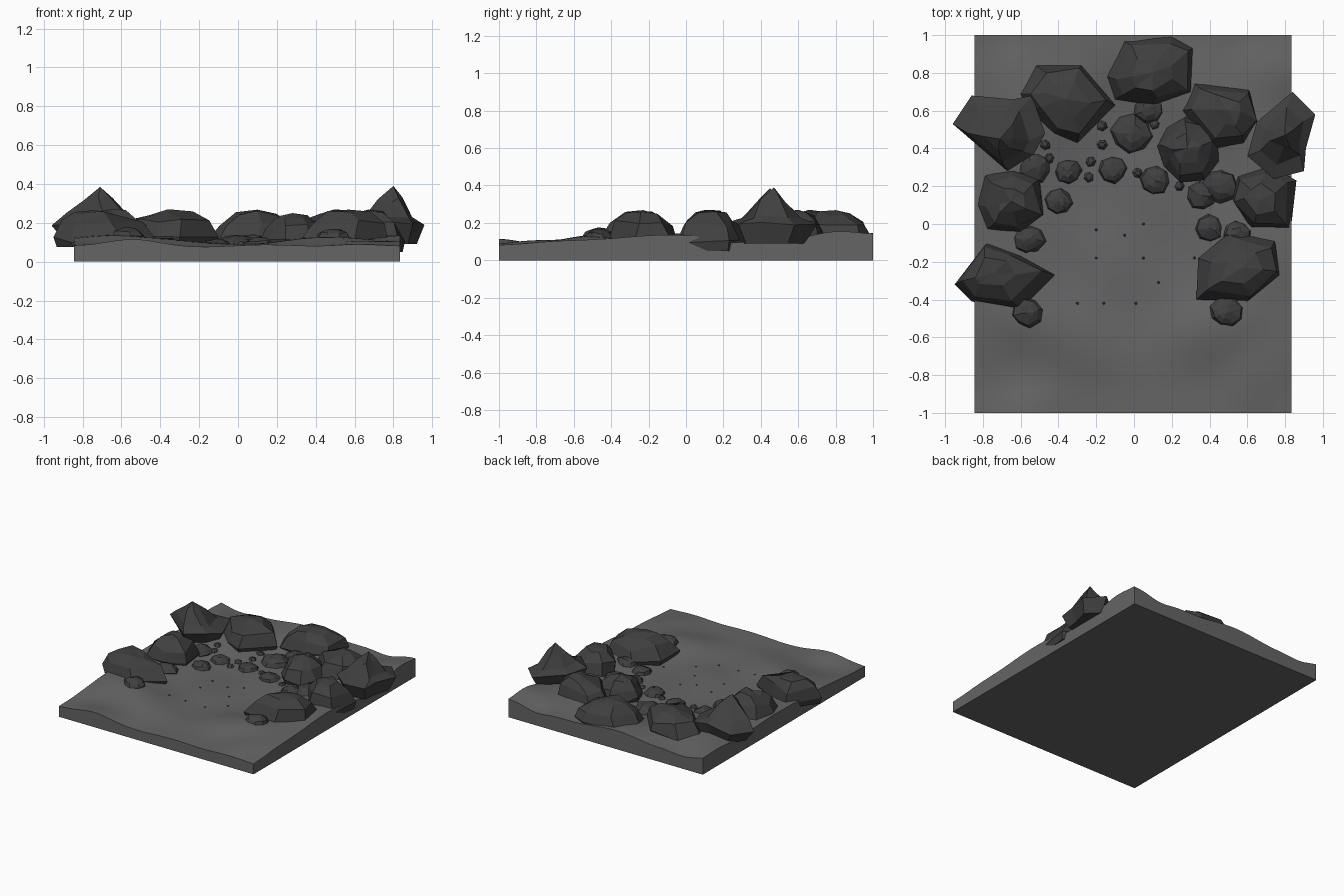
import bpy, bmesh, math, random
from mathutils import Vector

if "Cube" in bpy.data.objects:
    bpy.data.objects.remove(bpy.data.objects["Cube"])

random.seed(7)


def material(name, v):
    m = bpy.data.materials.new(name)
    m.diffuse_color = (v, v, v, 1)
    m.use_nodes = True
    m.node_tree.nodes["Principled BSDF"].inputs["Base Color"].default_value = m.diffuse_color
    return m


GROUND = material("ground_grey", 0.13)
STONE = material("stone_grey", 0.05)


def finish(bm, name, mat):
    bmesh.ops.recalc_face_normals(bm, faces=bm.faces)
    me = bpy.data.meshes.new(name)
    bm.to_mesh(me)
    bm.free()
    ob = bpy.data.objects.new(name, me)
    bpy.context.collection.objects.link(ob)
    me.materials.append(mat)
    return ob


def step(a, b, t):
    t = max(0, min(1, (t - a) / (b - a)))
    return t * t * (3 - 2 * t)


def bump(x, y, cx, cy, h, r):
    return h * math.exp(-((x - cx) ** 2 + (y - cy) ** 2) / (r * r))


def height(x, y):
    # shallow bowl that is open at the front, with soft waves outside it
    rim = step(0.35, 0.8, math.hypot(x, y * 0.95)) * step(-0.9, -0.45, y)
    z = 0.082 + 0.045 * rim
    z += rim * 0.014 * math.sin(7 * x + 2) * math.cos(6 * y)
    z += 0.006 * math.sin(9 * x + 3 * y) * math.sin(8 * y - 2 * x)
    z += bump(x, y, -0.55, -1, 0.03, 0.18) + bump(x, y, 0.6, -0.85, 0.022, 0.15)
    z += bump(x, y, 0.84, 0.25, -0.035, 0.15) + bump(x, y, 0.8, 0.78, 0.025, 0.15)
    z += bump(x, y, 0.6, 1.0, -0.03, 0.13) + bump(x, y, -0.7, 1.0, -0.025, 0.13)
    return z


# terrain slab: shaped grid with walls and a flat underside
def terrain():
    bm = bmesh.new()
    nx, ny, x0, x1 = 42, 50, -0.845, 0.835
    g = []
    for j in range(ny + 1):
        y = -1 + 2 * j / ny
        xs = [x0 + (x1 - x0) * i / nx for i in range(nx + 1)]
        g.append([bm.verts.new((x, y, height(x, y))) for x in xs])
    for j in range(ny):
        for i in range(nx):
            bm.faces.new((g[j][i], g[j][i + 1], g[j + 1][i + 1], g[j + 1][i]))
    border = [e for e in bm.edges if e.is_boundary]
    ext = bmesh.ops.extrude_edge_only(bm, edges=border)["geom"]
    for v in ext:
        if isinstance(v, bmesh.types.BMVert):
            v.co.z = 0
    low = [e for e in ext if isinstance(e, bmesh.types.BMEdge) and e.is_boundary]
    bmesh.ops.contextual_create(bm, geom=low)
    ob = finish(bm, "terrain", GROUND)
    bpy.context.view_layer.objects.active = ob
    ob.select_set(True)
    bpy.ops.object.shade_smooth_by_angle(angle=math.radians(35))
    ob.select_set(False)


# faceted rock: outline lofted up through shrinking, jittered rings
def rock(name, outline, peak, base=0.08, rings=((1, 0.3), (0.76, 0.66), (0.42, 0.95)), jit=0.018, foot=0.93):
    bm = bmesh.new()
    pts = [Vector(p) for p in outline]
    px, py, pz = peak
    c = sum(pts, Vector((0, 0))) / len(pts)
    loops = []
    for s, t in ((foot, 0),) + tuple(rings):
        ctr = c.lerp(Vector((px, py)), t)
        ring = []
        for p in pts:
            q = ctr + (p - c) * s if s < 1 else p
            j = jit if 0 < t else 0
            k = j if s < 1 else 0
            up = -random.uniform(0, 1.6 * j) if t > 0.8 else random.uniform(-j, j)
            ring.append(bm.verts.new((q.x + random.uniform(-k, k), q.y + random.uniform(-k, k),
                                      base + (pz - base) * t + up)))
        loops.append(ring)
    n = len(pts)
    for a, b in zip(loops, loops[1:]):
        for i in range(n):
            bm.faces.new((a[i], a[(i + 1) % n], b[(i + 1) % n], b[i]))
    bm.faces.new(loops[0])
    tip = bm.verts.new((px, py, pz))
    for i in range(n):
        bm.faces.new((loops[-1][i], loops[-1][(i + 1) % n], tip))
    return finish(bm, name, STONE)


def blob(x, y, r, n=8, ry=None):
    ry = ry or r
    a0 = random.uniform(0, 1)
    out = []
    for i in range(n):
        k = random.uniform(0.9, 1.1)
        a = a0 + math.tau * i / n
        out.append((x + r * k * math.cos(a), y + ry * k * math.sin(a)))
    return out


terrain()

# two tall pointed boulders at the back corners
SPIRE = ((1, 0.36), (0.68, 0.5), (0.32, 0.82))
rock("tall_boulder_left", [(-.96, .53), (-.86, .68), (-.64, .66), (-.54, .68), (-.47, .48), (-.53, .37), (-.67, .28)],
     (-.71, .45, .385), 0.10, SPIRE, foot=0.75)
rock("tall_boulder_right", [(.96, .58), (.84, .70), (.65, .54), (.60, .36), (.74, .24), (.9, .28), (.91, .4)],
     (.80, .47, .39), 0.09, SPIRE, foot=0.75)

# large domed boulders round the horseshoe
DOME = ((1, 0.22), (0.8, 0.64), (0.44, 0.98))
rock("boulder_back_left", [(-.61, .69), (-.52, .84), (-.28, .84), (-.1, .63), (-.3, .43), (-.42, .48), (-.56, .6)],
     (-.36, .66, .27), 0.08, DOME)
rock("boulder_back", [(-.14, .78), (-.06, .97), (.2, .99), (.31, .93), (.3, .7), (.1, .63), (-.1, .66)],
     (.1, .8, .268), 0.08, DOME)
rock("boulder_back_right", [(.25, .60), (.31, .75), (.61, .71), (.65, .54), (.58, .42), (.4, .40)],
     (.5, .6, .27), 0.08, DOME)
rock("boulder_inner_right", blob(.29, .40, .17, 9), (.28, .40, .25), 0.07, DOME)
rock("boulder_right", [(.52, .14), (.55, .25), (.72, .31), (.86, .23), (.83, -.03), (.62, -.02)],
     (.67, .13, .268), 0.05, DOME)
rock("boulder_front_right", [(.33, -.40), (.34, -.18), (.5, -.05), (.75, -.08), (.77, -.27), (.6, -.41)],
     (.57, -.23, .268), 0.08, DOME)
rock("boulder_left", [(-.84, .1), (-.79, .26), (-.64, .28), (-.5, .24), (-.48, .05), (-.6, -.04), (-.78, -.03)],
     (-.65, .12, .27), 0.08, DOME)
rock("boulder_front_left", [(-.95, -.32), (-.78, -.1), (-.6, -.17), (-.42, -.27), (-.6, -.45), (-.86, -.41)],
     (-.74, -.26, .265), 0.075, DOME)

# medium stones at the foot of the boulders: x, y, radius
MEDIUM = [(-.01, .48, .115), (.08, .61, .085), (-.11, .29, .08), (-.35, .28, .075), (-.53, .30, .09),
          (-.4, .12, .08), (-.56, -.08, .09), (-.57, -.47, .085), (.49, -.47, .09), (.55, -.05, .08),
          (.40, -.02, .08), (.36, .15, .09), (.46, .2, .1), (.11, .23, .085)]
for i, (x, y, r) in enumerate(MEDIUM):
    z = height(x, y)
    rock(f"stone_{i + 1}", blob(x, y, r, 8, r * 0.93), (x, y, z + r * 0.48), z - 0.02, DOME, r * 0.08)

# small stones and scattered pebbles
SMALL = [(.02, .27), (-.17, .42), (-.23, .33), (-.24, .25), (-.17, .52), (.24, .2), (-.47, .42),
         (.11, .53), (-.45, .35)]
PEBBLES = [(-.2, -.03), (-.05, -.06), (.05, 0), (-.2, -.18), (.05, -.18), (.32, -.18), (.13, -.31),
           (-.3, -.42), (-.16, -.42), (.01, -.42)]
for name, spots, r in (("small_stone", SMALL, 0.03), ("pebble", PEBBLES, 0.008)):
    for i, (x, y) in enumerate(spots):
        z = height(x, y)
        rock(f"{name}_{i + 1}", blob(x, y, r, 6), (x, y, z + r * 0.6), z - r * 0.4, DOME, r * 0.05)
